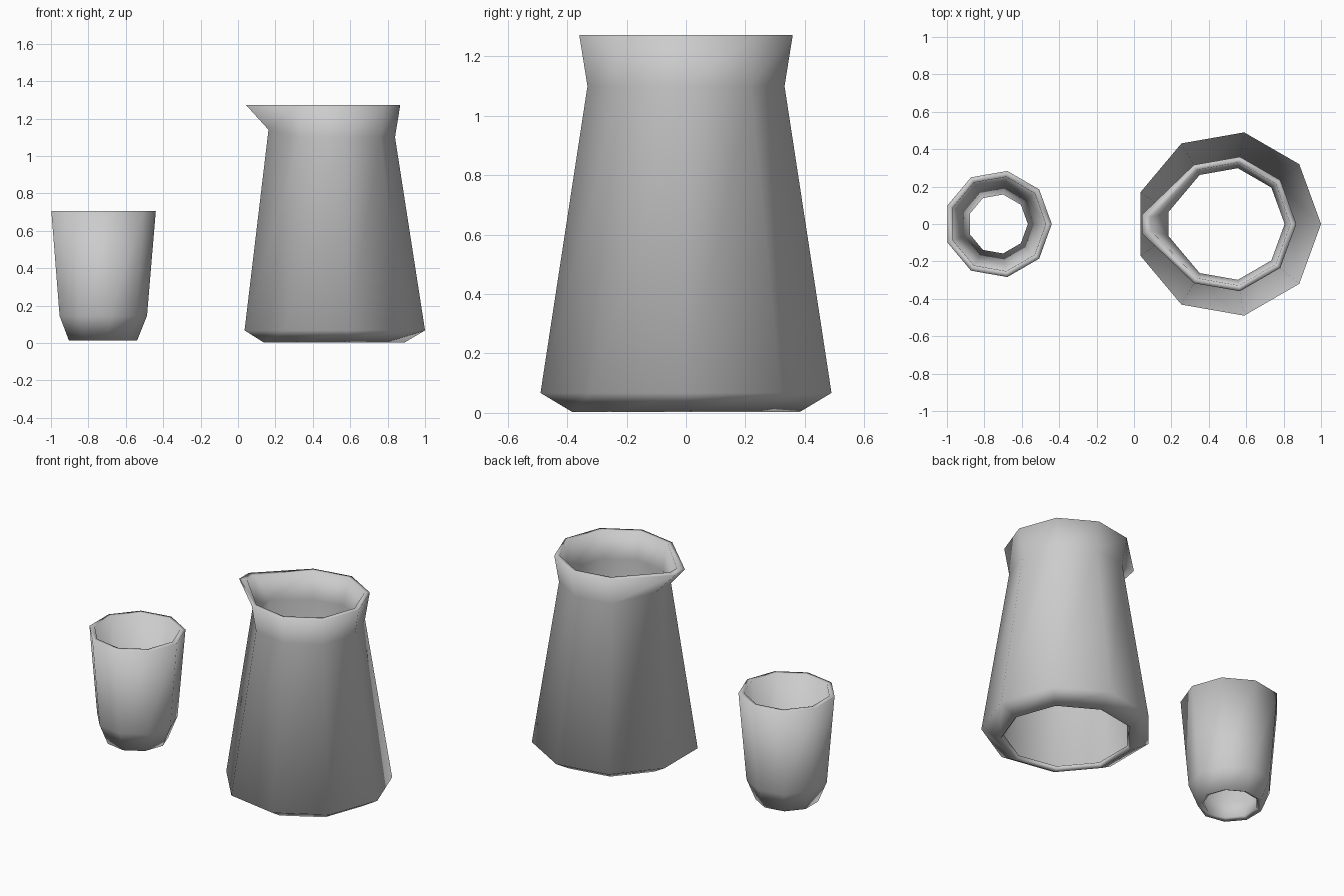
import bpy, bmesh
from math import cos, sin, radians

if "Cube" in bpy.data.objects:
    bpy.data.objects.remove(bpy.data.objects["Cube"])

SIDES = 9


def vessel(name, cx, profile, spout=None):
    """Revolve a closed wall profile (radius, z); spout moves the two left columns."""
    bm = bmesh.new()
    rings = []
    for i, (r, z) in enumerate(profile):
        ring = []
        for k in range(SIDES):
            a = radians(360 / SIDES * k)
            co = [cx + r * cos(a), r * sin(a), z]
            if spout and i in spout and k in (4, 5):
                x, y, sz = spout[i]
                co = [x, y if k == 4 else -y, sz]
            ring.append(bm.verts.new(co))
        rings.append(ring)
    for i, a in enumerate(rings):
        b = rings[(i + 1) % len(rings)]
        for k in range(SIDES):
            n = (k + 1) % SIDES
            bm.faces.new((a[k], a[n], b[n], b[k]))
    bmesh.ops.recalc_face_normals(bm, faces=bm.faces)
    for f in bm.faces:
        f.smooth = True
    mesh = bpy.data.meshes.new(name)
    bm.to_mesh(mesh)
    bm.free()
    obj = bpy.data.objects.new(name, mesh)
    bpy.context.collection.objects.link(obj)
    return obj


# Jug: outer wall upwards, then inner wall downwards, open at the base
vessel("jug", 0.5025,
       [(0.389, 0.003), (0.4975, 0.067), (0.337, 1.10), (0.365, 1.272),
        (0.334, 1.273), (0.303, 1.10), (0.461, 0.085), (0.368, 0.03)],
       spout={2: (0.163, 0.08, 1.14), 3: (0.043, 0.05, 1.272),
              4: (0.09, 0.035, 1.273), 5: (0.185, 0.065, 1.13)})

# Cup
vessel("cup", -0.7275,
       [(0.188, 0.013), (0.241, 0.145), (0.288, 0.706),
        (0.256, 0.706), (0.209, 0.153), (0.16, 0.027)])
